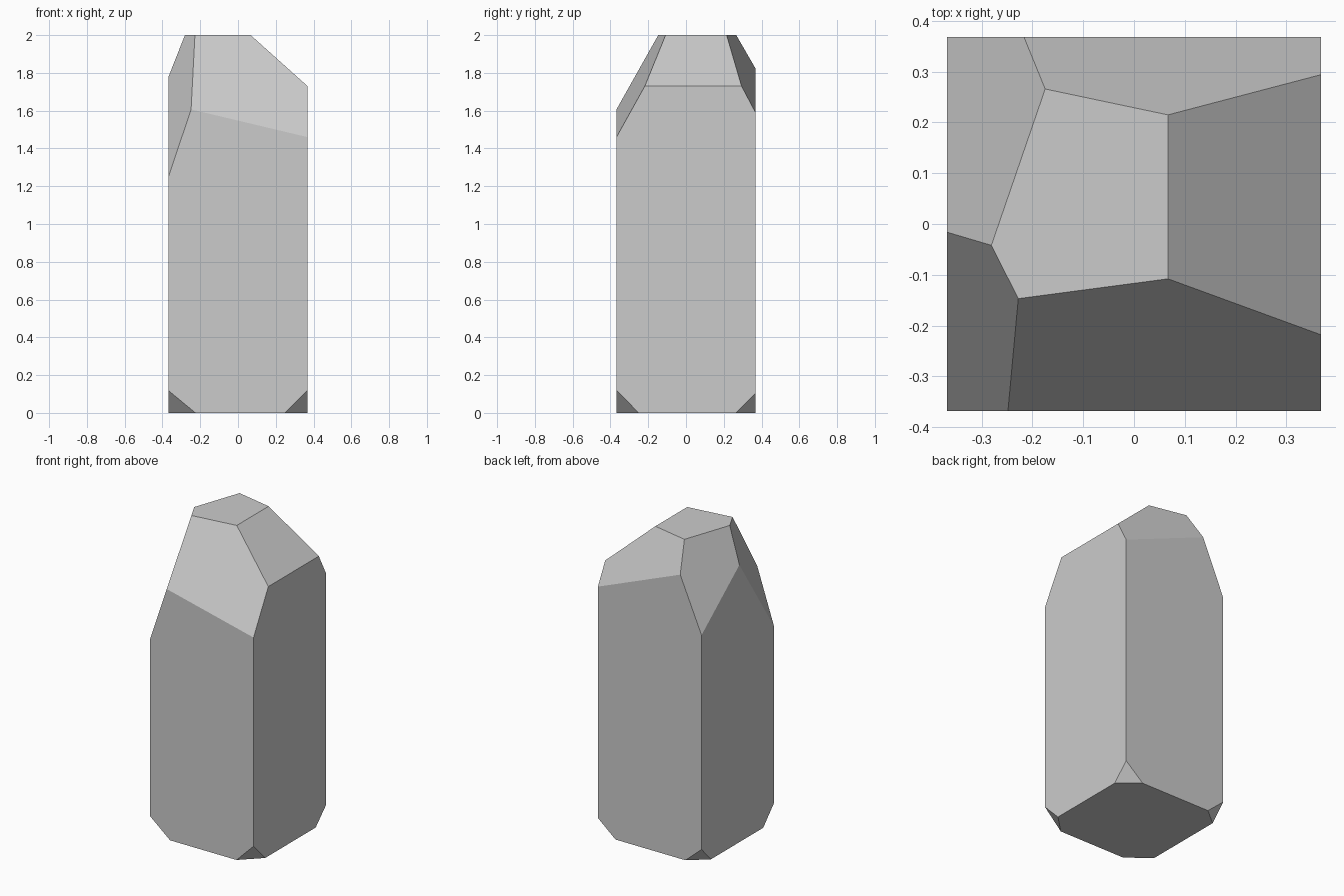
import bpy, bmesh
from mathutils import Vector

cube = bpy.data.objects.get("Cube")
if cube:
    bpy.data.objects.remove(cube, do_unlink=True)

H, TOP = 0.368, 2.0


def stone_material():
    mat = bpy.data.materials.new("pale_grey_stone")
    colour = (0.6, 0.6, 0.6, 1.0)
    mat.use_nodes = True
    mat.diffuse_color = colour
    mat.node_tree.nodes["Principled BSDF"].inputs["Base Color"].default_value = colour
    return mat


def slice_off(bm, a, b, c):
    """Cut along the plane through three points, keep the middle, cap the cut."""
    a, b, c = Vector(a), Vector(b), Vector(c)
    normal = (b - a).cross(c - a).normalized()
    if normal.dot(Vector((0, 0, TOP / 2)) - a) > 0:
        normal.negate()
    cut = bmesh.ops.bisect_plane(bm, geom=bm.verts[:] + bm.edges[:] + bm.faces[:],
                                 plane_co=a, plane_no=normal, clear_outer=True)
    rim = [e for e in cut["geom_cut"] if isinstance(e, bmesh.types.BMEdge)]
    bmesh.ops.contextual_create(bm, geom=rim)


# Square pillar
bm = bmesh.new()
bmesh.ops.create_cube(bm, size=1.0)
for v in bm.verts:
    v.co = (v.co.x * 2 * H, v.co.y * 2 * H, (v.co.z + 0.5) * TOP)

# Sloping facets round the tip: two points on the top rim, one lower down
tip_facets = [
    ((0.067, -0.108), (0.067, 0.215), (H, 0.293, 1.73)),
    ((-0.228, -0.147), (0.067, -0.108), (H, -H, 1.46)),
    ((-0.281, -0.042), (-0.228, -0.147), (-H, -H, 1.25)),
    ((-0.175, 0.266), (-0.281, -0.042), (-H, -0.017, 1.78)),
    ((0.067, 0.215), (-0.175, 0.266), (H, H, 1.59)),
]
for a, b, low in tip_facets:
    slice_off(bm, (*a, TOP), (*b, TOP), low)

# Chipped bottom corners: side signs, then chip length along x, y and z
chips = [
    (1, -1, 0.121, 0.118, 0.12),
    (1, 1, 0.125, 0.105, 0.105),
    (-1, 1, 0.115, 0.095, 0.10),
    (-1, -1, 0.143, 0.11, 0.118),
]
for sx, sy, dx, dy, dz in chips:
    x, y = sx * H, sy * H
    slice_off(bm, (x - sx * dx, y, 0), (x, y - sy * dy, 0), (x, y, dz))

bmesh.ops.recalc_face_normals(bm, faces=bm.faces[:])
mesh = bpy.data.meshes.new("stone_pillar")
bm.to_mesh(mesh)
bm.free()
mesh.materials.append(stone_material())
pillar = bpy.data.objects.new("stone_pillar", mesh)
bpy.context.collection.objects.link(pillar)
